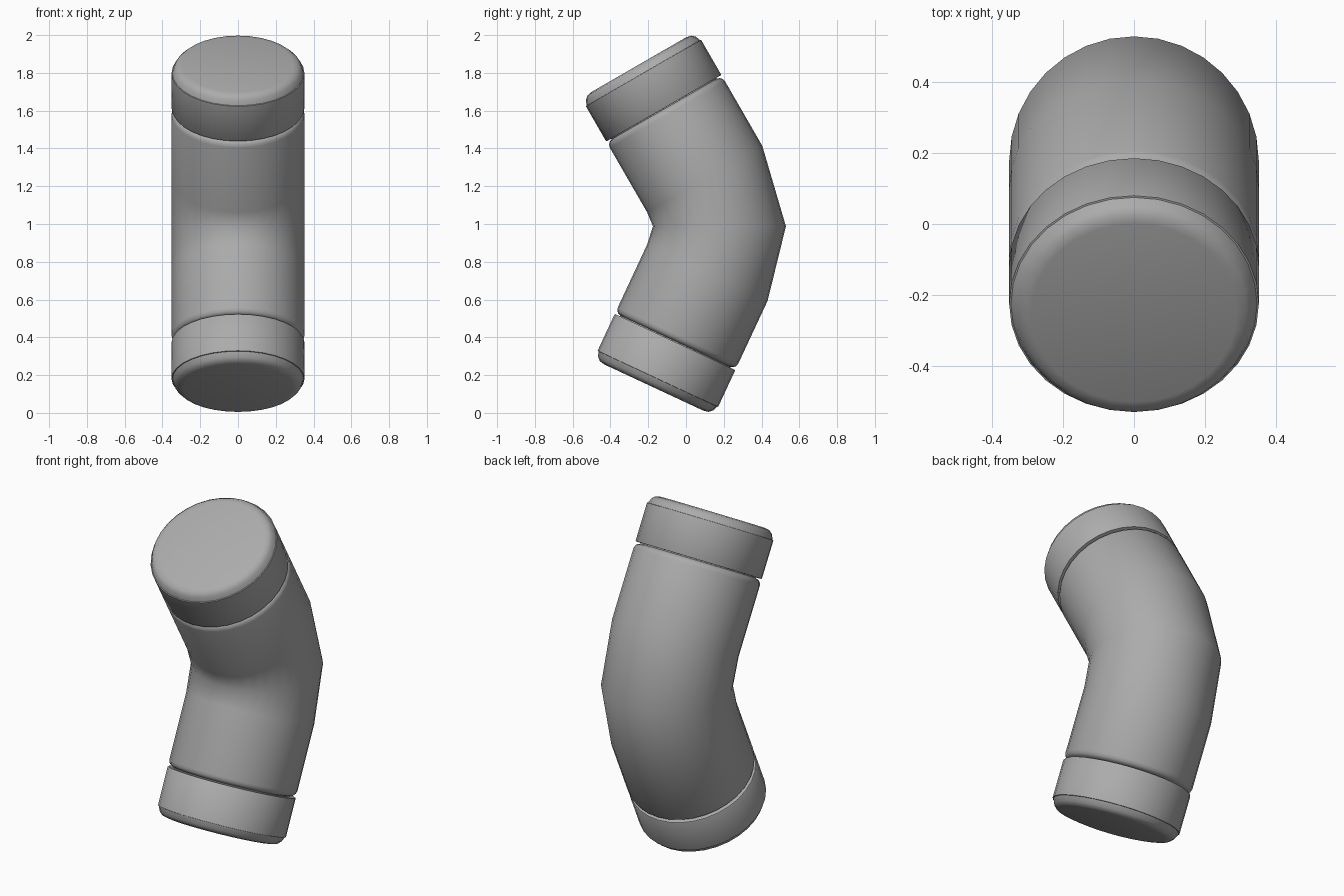
import bpy, bmesh, math
from mathutils import Vector, Matrix

if "Cube" in bpy.data.objects:
    bpy.data.objects.remove(bpy.data.objects["Cube"])

SIDES = 32
R = 0.352

grey = bpy.data.materials.new("dark_grey")
grey.diffuse_color = (0.41, 0.41, 0.41, 1)
grey.use_nodes = True
grey.node_tree.nodes["Principled BSDF"].inputs["Base Color"].default_value = grey.diffuse_color


def loft(name, rings, crease_rings=()):
    """Skin a list of (y, z, tilt_degrees, radius) rings; tilt turns about x."""
    bm = bmesh.new()
    loops = []
    for y, z, tilt, r in rings:
        m = Matrix.Translation((0, y, z)) @ Matrix.Rotation(math.radians(tilt), 4, 'X')
        loops.append([bm.verts.new(m @ Vector((r * math.cos(a), r * math.sin(a), 0)))
                      for a in (2 * math.pi * i / SIDES for i in range(SIDES))])
    for lo, hi in zip(loops, loops[1:]):
        for i in range(SIDES):
            j = (i + 1) % SIDES
            bm.faces.new((lo[i], lo[j], hi[j], hi[i]))
    bm.faces.new(loops[0][::-1])
    bm.faces.new(loops[-1])
    bmesh.ops.recalc_face_normals(bm, faces=bm.faces)
    for f in bm.faces:
        f.smooth = True
    # Hard edges: sharp corners and the chosen seam rings
    for e in bm.edges:
        if len(e.link_faces) == 2 and e.calc_face_angle(0) > math.radians(50):
            e.smooth = False
    for k in crease_rings:
        for i in range(SIDES):
            bm.edges.get((loops[k][i], loops[k][(i + 1) % SIDES])).smooth = False
    mesh = bpy.data.meshes.new(name)
    bm.to_mesh(mesh)
    bm.free()
    mesh.materials.append(grey)
    obj = bpy.data.objects.new(name, mesh)
    bpy.context.collection.objects.link(obj)
    return obj


def along(base, tilt, d, r):
    """Ring at distance d from a base centre along its tilted axis."""
    t = math.radians(tilt)
    return (base[0] - math.sin(t) * d, base[1] + math.cos(t) * d, tilt, r)


TOP, TOP_TILT = (-0.121, 1.619), 30
BOTTOM, BOTTOM_TILT = (-0.061, 0.369), -25
# Rounded pipe end with a narrow neck reaching the collar: (distance back, radius)
END = [(0.0, 0.322), (0.012, 0.322), (0.018, 0.338), (0.028, 0.347), (0.045, R)]

# Bent pipe body
body = [along(BOTTOM, BOTTOM_TILT, d, r) for d, r in END]
body.append(along(BOTTOM, BOTTOM_TILT, 0.412, R))
body.append((0.177, 0.988, 0, R))
body.append(along(TOP, TOP_TILT, -0.44, R))
body += [along(TOP, TOP_TILT, -d, r) for d, r in reversed(END)]
loft("bent_pipe", body)

# End caps: straight collar, tiny seam step, then a rounded outer rim
CAP = [(-0.007, 0.349), (-0.003, R), (0.208, R), (0.209, 0.347),
       (0.236, 0.336), (0.253, 0.318), (0.259, 0.29)]
loft("top_cap", [along(TOP, TOP_TILT, d, r) for d, r in CAP], [2, 3])
loft("bottom_cap", [along(BOTTOM, BOTTOM_TILT, -d, r) for d, r in CAP], [2, 3])
